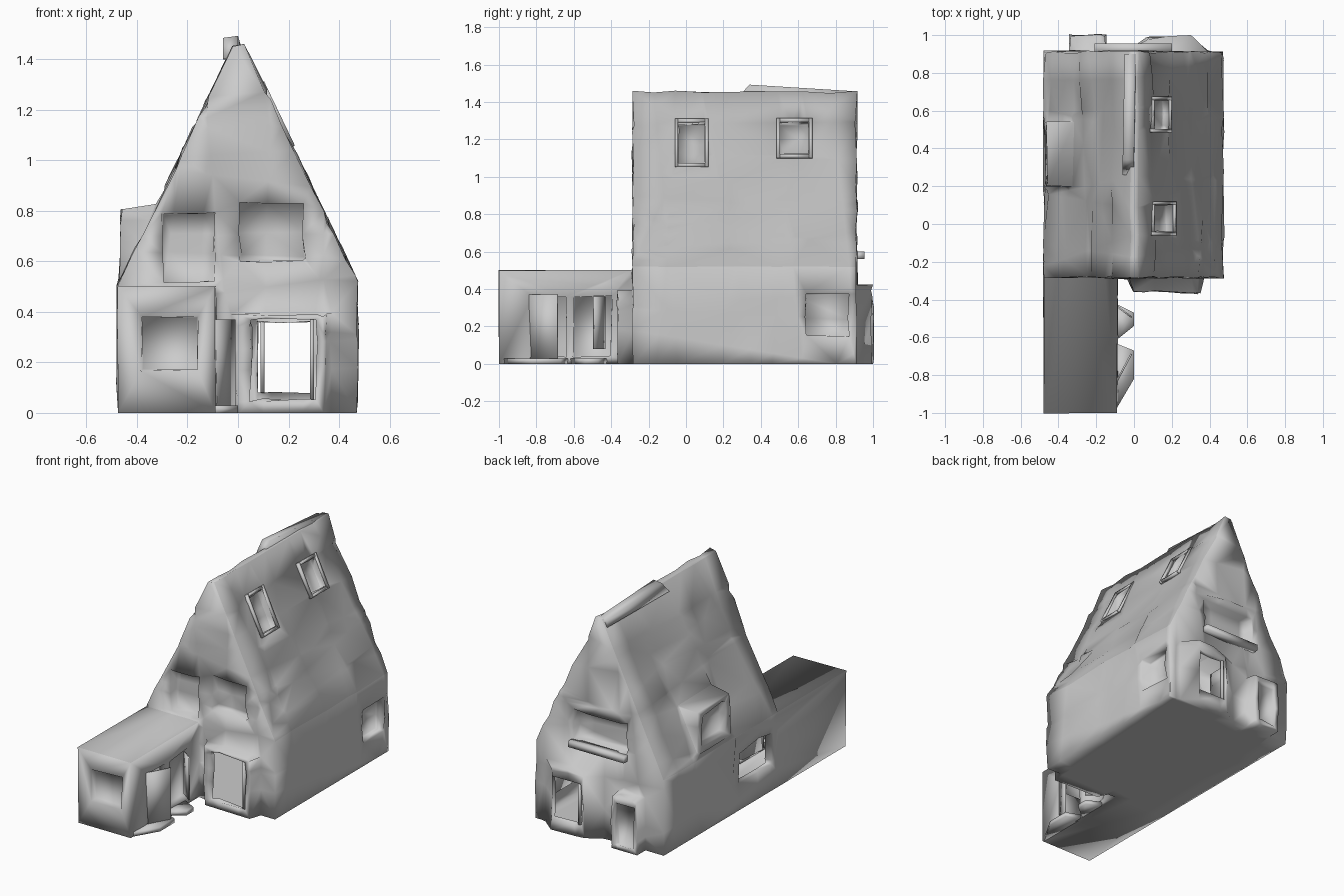
import bpy, bmesh, random
from mathutils import Vector, Matrix

if "Cube" in bpy.data.objects:
    bpy.data.objects.remove(bpy.data.objects["Cube"])

random.seed(4)


def make(name, pts, vec, mat=None):
    """Extrude a polygon (3D points) along vec into a closed solid."""
    bm = bmesh.new()
    f = bm.faces.new([bm.verts.new(p) for p in pts])
    r = bmesh.ops.extrude_face_region(bm, geom=[f], use_keep_orig=True)
    bmesh.ops.translate(bm, vec=vec, verts=[v for v in r["geom"] if isinstance(v, bmesh.types.BMVert)])
    bmesh.ops.recalc_face_normals(bm, faces=bm.faces[:])
    if mat:
        bm.transform(mat)
    for f in bm.faces:
        f.smooth = True
    me = bpy.data.meshes.new(name)
    bm.to_mesh(me)
    bm.free()
    ob = bpy.data.objects.new(name, me)
    bpy.context.collection.objects.link(ob)
    return ob


def box(name, lo, hi, mat=None):
    (a, b, c), (d, e, f) = lo, hi
    return make(name, [(a, b, c), (d, b, c), (d, e, c), (a, e, c)], (0, 0, f - c), mat)


def plan(name, xy, z0, z1):
    return make(name, [(x, y, z0) for x, y in xy], (0, 0, z1 - z0))


def boolean(ob, tool, op):
    m = ob.modifiers.new("cut", 'BOOLEAN')
    m.object, m.operation, m.solver = tool, op, 'EXACT'
    bpy.context.view_layer.objects.active = ob
    bpy.ops.object.modifier_apply(modifier=m.name)
    bpy.data.objects.remove(tool)


# Main gabled volume with every wing, bay and dormer fused onto it
profile = [(-.475, 0), (.47, 0), (.47, .52), (.022, 1.455), (-.02, 1.45), (-.475, .5)]
house = make("house_shell", [(x, -.283, z) for x, z in profile], (0, 1.195, 0))
wings = [
    box("front_wing", (-.475, -1, 0), (-.09, -.2, .5)),
    plan("front_bay", [(-.03, -.2), (-.03, -.29), (.0, -.355), (.35, -.365), (.385, -.2)], 0, .39),
    plan("back_bay", [(-.04, .8), (-.04, .92), (.07, .985), (.3, .995), (.39, .92), (.39, .8)], 0, .42),
    box("back_porch", (-.34, .8, 0), (-.15, 1, .35)),
    make("dormer", [(-.47, .2, .53), (-.462, .2, .81), (-.2, .2, .83), (-.2, .2, .53)], (0, .34, 0)),
]
for w in wings:
    boolean(house, w, 'UNION')

# Window and door recesses: low corner, high corner, open-through axis/plane (or None)
recesses = [
    ((-.38, -1.1, .17), (-.16, -.95, .38), None),            # wing front window
    ((-.13, -.82, .04), (.1, -.64, .36), (0, -.13)),         # wing door
    ((-.14, -.60, .04), (.1, -.40, .36), None),              # wing side window
    ((.05, -.5, .05), (.31, -.33, .37), (1, -.33)),          # front bay window
    ((.08, .96, .08), (.29, 1.1, .36), (1, .96)),            # back bay window
    ((-.31, .97, .03), (-.18, 1.1, .31), None),              # back porch door
    ((-.30, -.4, .52), (-.095, -.22, .79), None),            # gable door
    ((.01, -.4, .6), (.26, -.22, .83), None),                # gable window
    ((-.2, .84, .60), (.19, 1.1, .80), None),                # back gable window
    ((.40, .64, .15), (.6, .87, .38), None),                 # right wall window
    ((-.6, -.22, .18), (-.43, .12, .38), (0, -.43)),         # left wall window
    ((-.6, .25, .57), (-.42, .49, .77), None),               # dormer window
]
for lo, hi, _ in recesses:
    boolean(house, box("cutter", lo, hi), 'DIFFERENCE')

# Skylights lie in the right roof plane: local x = along y, y = up slope, z = outward
up = Vector((-.448, 0, .935)).normalized()
out = Vector((.935, 0, .448)).normalized()


def roof_frame(y, z):
    x = .022 + (1.455 - z) * .448 / .935
    m = Matrix((Vector((0, 1, 0)), up, out)).transposed().to_4x4()
    m.translation = (x, y, z)
    return m


skylights = [(.03, 1.18, .09, .14), (.58, 1.205, .095, .115)]
for y, z, w, h in skylights:
    m = roof_frame(y, z)
    boolean(house, box("cutter", (-w + .02, -h + .02, -.04), (w - .02, h - .02, .1), m), 'DIFFERENCE')

# Take the back out of recesses that open into the hollow house
bm = bmesh.new()
bm.from_mesh(house.data)
holes = []
for f in bm.faces:
    for lo, hi, through in recesses:
        if through and all(abs(v.co[through[0]] - through[1]) < 1e-3 and
                           all(lo[i] - 1e-3 <= v.co[i] <= hi[i] + 1e-3 for i in range(3))
                           for v in f.verts):
            holes.append(f)
            break
bmesh.ops.delete(bm, geom=holes, context='FACES')

# Darker roof, then rough hand-made walls: slice coarsely, nudge vertices, shade smooth
roof_mat = bpy.data.materials.new("roof_grey")
roof_mat.diffuse_color = (.5, .5, .5, 1)
roof_mat.use_nodes = True
roof_mat.node_tree.nodes["Principled BSDF"].inputs["Base Color"].default_value = roof_mat.diffuse_color
wall_mat = bpy.data.materials.new("wall_grey")
wall_mat.diffuse_color = (.8, .8, .8, 1)
wall_mat.use_nodes = True
wall_mat.node_tree.nodes["Principled BSDF"].inputs["Base Color"].default_value = wall_mat.diffuse_color
house.data.materials.clear()
house.data.materials.append(wall_mat)
house.data.materials.append(roof_mat)
bm.normal_update()
for f in bm.faces:
    c = f.calc_center_median()
    slope = c.z > .5 and .3 < f.normal.z < .7 and abs(f.normal.y) < .1
    f.material_index = int(slope or (f.normal.z > .9 and c.z > .48 and c.y < -.28))
for axis, start, step, count in ((1, -.2, .17, 7), (0, -.36, .15, 6), (2, .11, .13, 10)):
    for i in range(count):
        co, no = Vector(), Vector()
        co[axis], no[axis] = start + i * step + random.uniform(-.03, .03), 1
        no += Vector([random.uniform(-.15, .15) for _ in range(3)])
        geom = [f for f in bm.faces if f.calc_center_median().y > -.4]
        geom += list({e for f in geom for e in f.edges}) + list({v for f in geom for v in f.verts})
        bmesh.ops.bisect_plane(bm, geom=geom, plane_co=co, plane_no=no)
bmesh.ops.remove_doubles(bm, verts=bm.verts[:], dist=.012)
bm.normal_update()
for v in bm.verts:
    if v.co.z > .01:
        v.co += v.normal * random.uniform(-.011, .009)
bmesh.ops.triangulate(bm, faces=bm.faces[:])
for f in bm.faces:
    f.smooth = True
bm.to_mesh(house.data)
bm.free()

# Skylight frames
for i, (y, z, w, h) in enumerate(skylights):
    m, t = roof_frame(y, z), .018
    for s in (-1, 1):
        x0, x1 = sorted((s * w, s * (w - t)))
        y0, y1 = sorted((s * h, s * (h - t)))
        box(f"skylight_{i}_side", (x0, -h, -.01), (x1, h, .012), m)
        box(f"skylight_{i}_rail", (-w + t, y0, -.01), (w - t, y1, .012), m)

# Ridge cap rising over the rear part of the roof
make("ridge_cap", [(-.06, .26, 1.4), (-.06, .34, 1.485), (-.05, .9, 1.45), (-.05, .9, 1.4)], (.06, 0, .008))

# Open door leaf, side shutter and doorsteps along the wing
plan("door_leaf", [(-.09, -.84), (-.01, -.69), (-.018, -.685), (-.098, -.835)], .03, .37)
plan("shutter_leaf", [(-.09, -.43), (-.01, -.49), (-.015, -.497), (-.095, -.437)], .08, .36)
plan("doorstep", [(-.1, -.99), (0, -.82), (0, -.67), (-.1, -.63)], 0, .03)
plan("shutter_step", [(-.1, -.62), (0, -.54), (0, -.47), (-.1, -.42)], 0, .03)

# Back balcony sill, and mullions in the bay windows
box("back_sill", (-.21, .9, .56), (.2, .955, .6))
box("front_bay_mullion", (.285, -.36, .05), (.3, -.33, .37))
box("back_bay_mullion", (.09, .965, .08), (.105, .985, .36))
